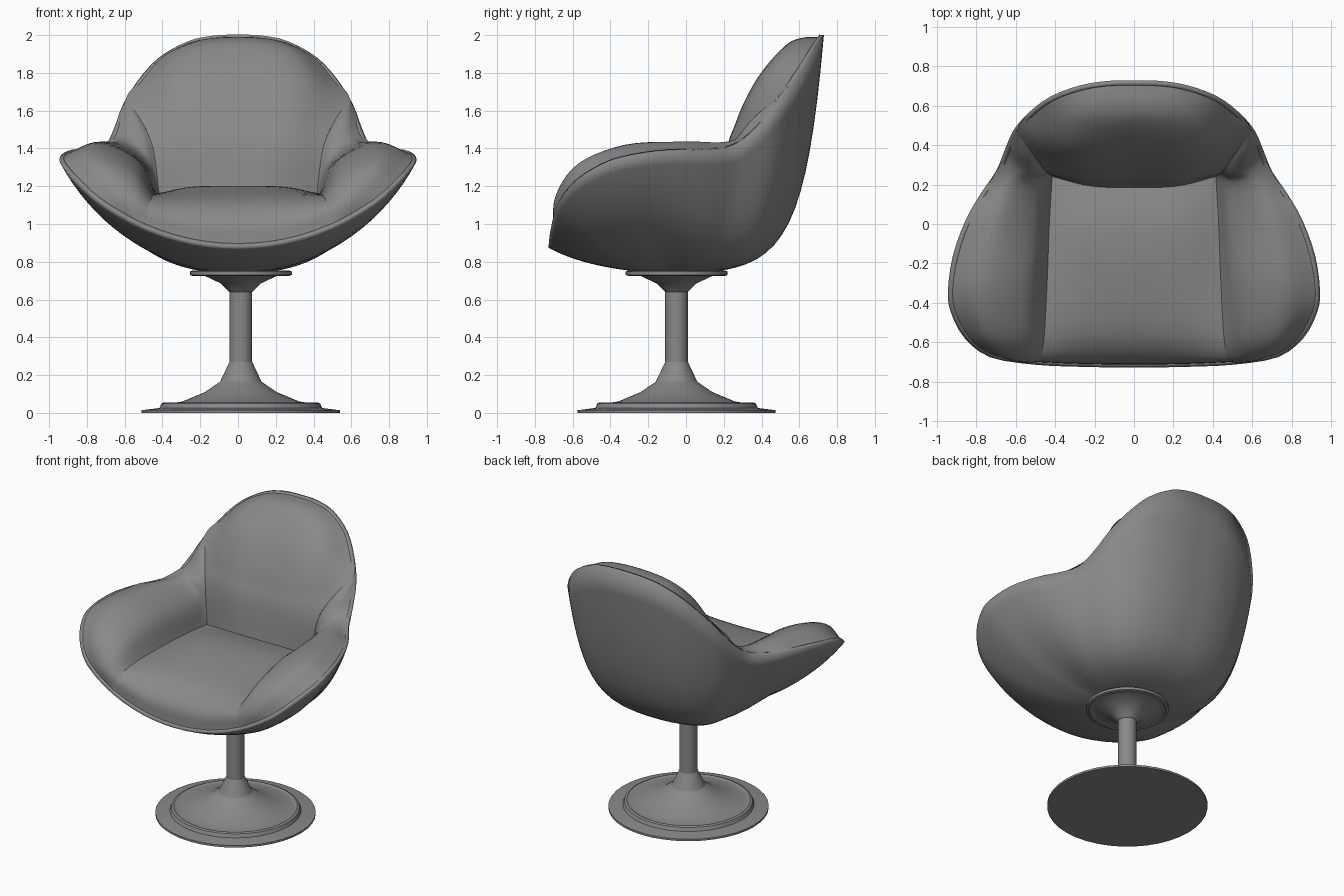
import bpy, bmesh, math
from mathutils import Vector

if "Cube" in bpy.data.objects:
    bpy.data.objects.remove(bpy.data.objects["Cube"])

grey = bpy.data.materials.new("dark_grey")
grey.diffuse_color = (.25, .25, .25, 1)
grey.use_nodes = True
grey.node_tree.nodes["Principled BSDF"].inputs["Base Color"].default_value = grey.diffuse_color


def spline(pts, n, closed=False):
    """Catmull-Rom curve through pts with n steps per span."""
    pts = [Vector(p) for p in pts]
    m = len(pts)
    if closed:
        get = lambda i: pts[i % m]
    else:
        ext = [2 * pts[0] - pts[1]] + pts + [2 * pts[-1] - pts[-2]]
        get = lambda i: ext[i + 1]
    out = []
    for i in range(m if closed else m - 1):
        a, b, c, d = (get(i + k) for k in (-1, 0, 1, 2))
        for s in range(n):
            t = s / n
            out.append(0.5 * (2 * b + (c - a) * t + (2 * a - 5 * b + 4 * c - d) * t * t
                              + (3 * b - a - 3 * c + d) * t ** 3))
    if not closed:
        out.append(pts[-1])
    return out


def grid_object(name, rows, closed=False, angle=40):
    """Skin a list of equally long point rows."""
    bm = bmesh.new()
    vs = [[bm.verts.new(p) for p in r] for r in rows]
    w = len(rows[0])
    for i in range(len(rows) - 1):
        for j in range(w if closed else w - 1):
            k = (j + 1) % w
            bm.faces.new((vs[i][j], vs[i][k], vs[i + 1][k], vs[i + 1][j]))
    bmesh.ops.remove_doubles(bm, verts=bm.verts, dist=0.0004)
    me = bpy.data.meshes.new(name)
    bm.to_mesh(me)
    bm.free()
    me.materials.append(grey)
    ob = bpy.data.objects.new(name, me)
    bpy.context.collection.objects.link(ob)
    bpy.ops.object.select_all(action='DESELECT')
    ob.select_set(True)
    bpy.context.view_layer.objects.active = ob
    bpy.ops.object.shade_smooth_by_angle(angle=math.radians(angle))
    return ob


def patch(name, rows, n=5):
    """Smooth surface through a small grid of points."""
    rows = [spline(r, n) for r in rows]
    cols = [spline(c, n) for c in zip(*rows)]
    return grid_object(name, list(zip(*cols)))


def mirrored(p):
    return (-p[0], p[1], p[2])


def symmetric(half_rows):
    return [[mirrored(p) for p in r[:0:-1]] + list(r) for r in half_rows]


def lathe(name, profile, centre, seg=40):
    rows = [[(centre[0] + r * math.cos(2 * math.pi * k / seg),
              centre[1] + r * math.sin(2 * math.pi * k / seg), z) for k in range(seg)]
            for r, z in profile]
    return grid_object(name, rows, closed=True, angle=25)


# Outer shell: curved ribs from the hub to the rim
rim_half = [(0, -.729, .875), (.25, -.726, .90), (.5, -.715, .98), (.73, -.677, 1.11),
            (.86, -.58, 1.225), (.93, -.45, 1.305), (.945, -.34, 1.345), (.92, -.16, 1.378),
            (.855, .02, 1.39), (.775, .16, 1.395), (.70, .27, 1.42), (.655, .38, 1.51),
            (.61, .48, 1.63), (.53, .57, 1.76), (.42, .65, 1.88), (.27, .705, 1.965),
            (.13, .727, 1.995), (0, .73, 2.0)]
rim = spline(rim_half + [mirrored(p) for p in rim_half[-2:0:-1]], 3, closed=True)
hub = Vector((0, -.05, .74))


def mix(a, b, t):
    return a + (b - a) * max(0, min(1, t))


def rib(p, t):
    s = max(0, min(1, (p.y + .3) / .9))
    back = s * s * (3 - 2 * s)
    front = (-p.y - .3) / .42
    f1 = mix(mix(.40, .5, front), .71, back)
    f2 = mix(mix(.80, .82, front), .87, back)
    h = mix(mix(.38, .5, front), .10, back)
    d = p - hub
    flat = Vector((d.x, d.y, 0))
    p1 = hub + flat * f1
    p2 = hub + flat * f2 + Vector((0, 0, d.z * h))
    u = 1 - t
    return hub * u ** 3 + p1 * 3 * u * u * t + p2 * 3 * u * t * t + p * t ** 3


STEPS = 18
shell = grid_object("shell", [[rib(p, i / STEPS) for p in rim] for i in range(STEPS + 1)], closed=True)
solid = shell.modifiers.new("thickness", 'SOLIDIFY')
solid.thickness = .025
solid.offset = -1

# Seat cushion, front to back (centre, middle, seam)
patch("seat_cushion", symmetric([
    [(0, -.714, .885), (.25, -.712, .91), (.49, -.702, .985)],
    [(0, -.69, 1.02), (.25, -.69, 1.035), (.475, -.685, 1.09)],
    [(0, -.55, 1.13), (.25, -.55, 1.135), (.455, -.555, 1.145)],
    [(0, -.25, 1.19), (.25, -.25, 1.185), (.44, -.27, 1.16)],
    [(0, 0, 1.20), (.25, 0, 1.195), (.43, 0, 1.155)],
    [(0, .21, 1.165), (.23, .22, 1.16), (.415, .25, 1.14)]]))

# Back cushion, bottom to top
patch("back_cushion", symmetric([
    [(0, .18, 1.14), (.22, .19, 1.135), (.415, .24, 1.13)],
    [(0, .22, 1.4), (.24, .22, 1.4), (.45, .27, 1.4)],
    [(0, .265, 1.53), (.28, .27, 1.535), (.52, .365, 1.56)],
    [(0, .315, 1.65), (.32, .325, 1.65), (.592, .475, 1.66)],
    [(0, .40, 1.80), (.33, .41, 1.79), (.518, .572, 1.762)],
    [(0, .52, 1.94), (.27, .53, 1.92), (.41, .643, 1.88)],
    [(0, .61, 1.985), (.18, .62, 1.975), (.265, .695, 1.957)],
    [(0, .715, 1.99), (.07, .715, 1.99), (.13, .715, 1.985)]]))

# Arm cushions, front to back (seam, inner, crest, rim)
arm = [
    [(.49, -.702, .98), (.493, -.703, .982), (.496, -.703, .984), (.50, -.702, .985)],
    [(.475, -.685, 1.09), (.55, -.69, 1.14), (.64, -.685, 1.155), (.715, -.665, 1.11)],
    [(.455, -.555, 1.145), (.55, -.565, 1.265), (.73, -.57, 1.32), (.845, -.575, 1.23)],
    [(.44, -.27, 1.16), (.535, -.29, 1.335), (.75, -.32, 1.42), (.925, -.35, 1.35)],
    [(.43, 0, 1.155), (.505, -.02, 1.325), (.69, -.02, 1.435), (.845, .01, 1.395)],
    [(.415, .23, 1.14), (.48, .20, 1.32), (.62, .19, 1.43), (.75, .18, 1.40)],
    [(.45, .27, 1.40), (.50, .255, 1.43), (.58, .275, 1.46), (.665, .33, 1.465)],
    [(.52, .365, 1.56), (.545, .355, 1.56), (.585, .365, 1.56), (.632, .41, 1.55)],
    [(.592, .475, 1.66), (.594, .475, 1.657), (.597, .476, 1.652), (.60, .477, 1.645)]]
patch("arm_cushion_right", arm)
patch("arm_cushion_left", [[mirrored(p) for p in r[::-1]] for r in arm])

# Swivel pedestal: flared foot, stem and mounting plate
AXIS = (.015, -.05)
lathe("pedestal_base", [(0, 0), (.525, 0), (.525, .014), (.43, .026), (.42, .05), (.405, .056),
                        (.39, .05), (.38, .05), (.31, .06), (.19, .11), (.11, .165),
                        (.06, .27), (.058, .27)], AXIS)
lathe("pedestal_stem", [(.06, .26), (.06, .64), (.075, .655), (.105, .685), (.19, .725), (.25, .735)], AXIS)
lathe("mounting_plate", [(0, .73), (.25, .73), (.255, .725), (.27, .73), (.27, .748), (.255, .755), (0, .755)], AXIS)
